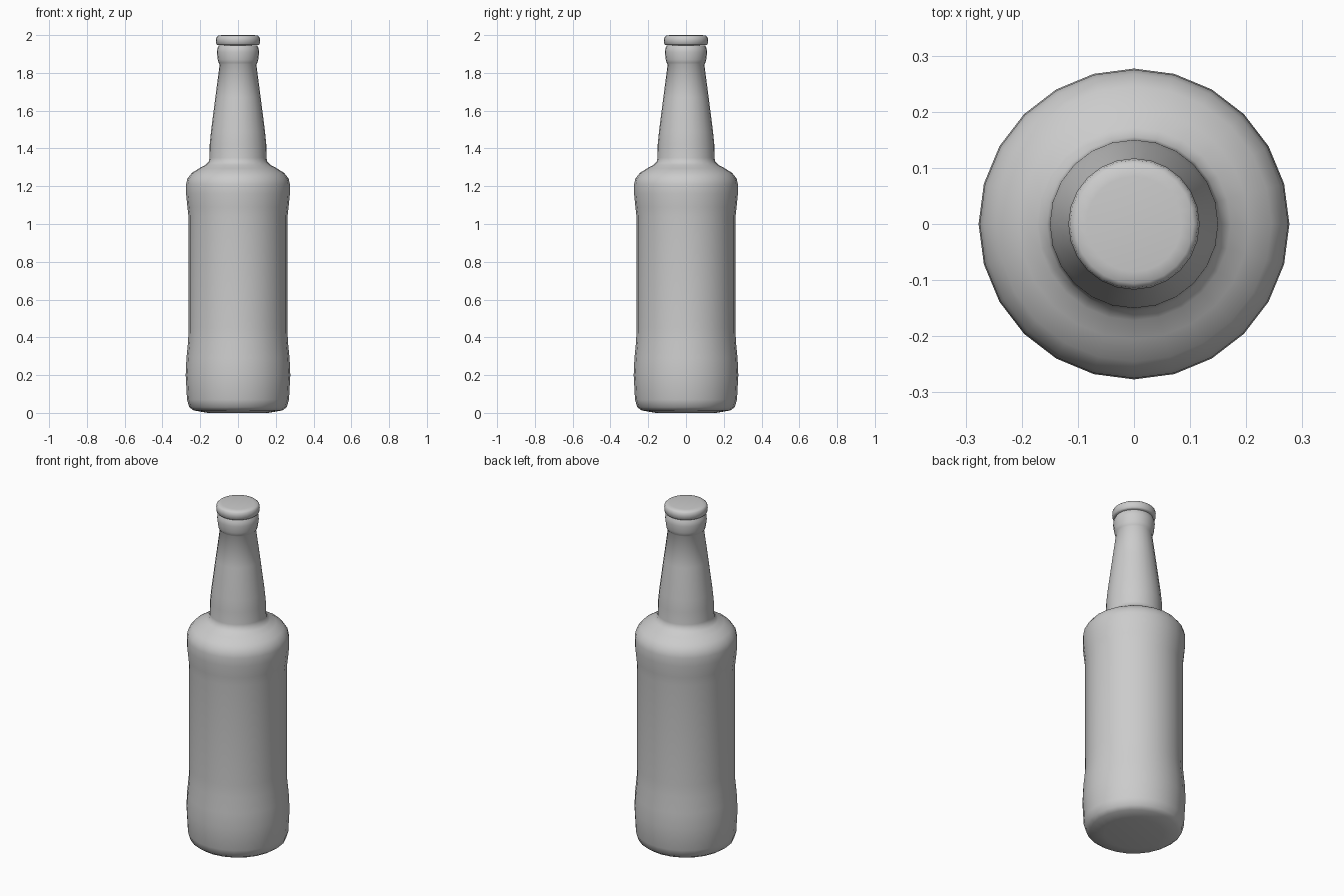
import bpy, bmesh, math

if "Cube" in bpy.data.objects:
    bpy.data.objects.remove(bpy.data.objects["Cube"])

SIDES = 24


def lathe(name, profile, angle):
    """Revolve (radius, z) points around z; radius 0 closes to a pole."""
    bm = bmesh.new()
    rings = []
    for r, z in profile:
        if r == 0:
            rings.append([bm.verts.new((0, 0, z))] * SIDES)
        else:
            rings.append([bm.verts.new((r * math.cos(2 * math.pi * i / SIDES),
                                        r * math.sin(2 * math.pi * i / SIDES), z))
                          for i in range(SIDES)])
    for a, b in zip(rings, rings[1:]):
        for i in range(SIDES):
            j = (i + 1) % SIDES
            bm.faces.new(list(dict.fromkeys((a[i], a[j], b[j], b[i]))))
    bmesh.ops.recalc_face_normals(bm, faces=bm.faces)
    mesh = bpy.data.meshes.new(name)
    bm.to_mesh(mesh)
    bm.free()
    obj = bpy.data.objects.new(name, mesh)
    bpy.context.collection.objects.link(obj)
    bpy.ops.object.select_all(action='DESELECT')
    obj.select_set(True)
    bpy.context.view_layer.objects.active = obj
    bpy.ops.object.shade_smooth_by_angle(angle=math.radians(angle))
    return obj


# Glass body, shoulder, tapered neck and collar
lathe("bottle", [
    (0, 0.005), (0.16, 0.0), (0.235, 0.013), (0.258, 0.03), (0.27, 0.07),
    (0.277, 0.20), (0.273, 0.29), (0.264, 0.38), (0.262, 0.45),
    (0.262, 1.04), (0.268, 1.09), (0.275, 1.16), (0.275, 1.21),
    (0.268, 1.24), (0.245, 1.27), (0.205, 1.295), (0.172, 1.313),
    (0.155, 1.33), (0.151, 1.35), (0.150, 1.42), (0.143, 1.49),
    (0.120, 1.67), (0.097, 1.845), (0.103, 1.853), (0.107, 1.87),
    (0.112, 1.91), (0.109, 1.93), (0.102, 1.945), (0, 1.95)], 60)

# Crown cap
lathe("cap", [
    (0, 1.947), (0.108, 1.947), (0.115, 1.953), (0.117, 1.975), (0.114, 1.99),
    (0.106, 1.997), (0.085, 2.0), (0, 2.0)], 60)
